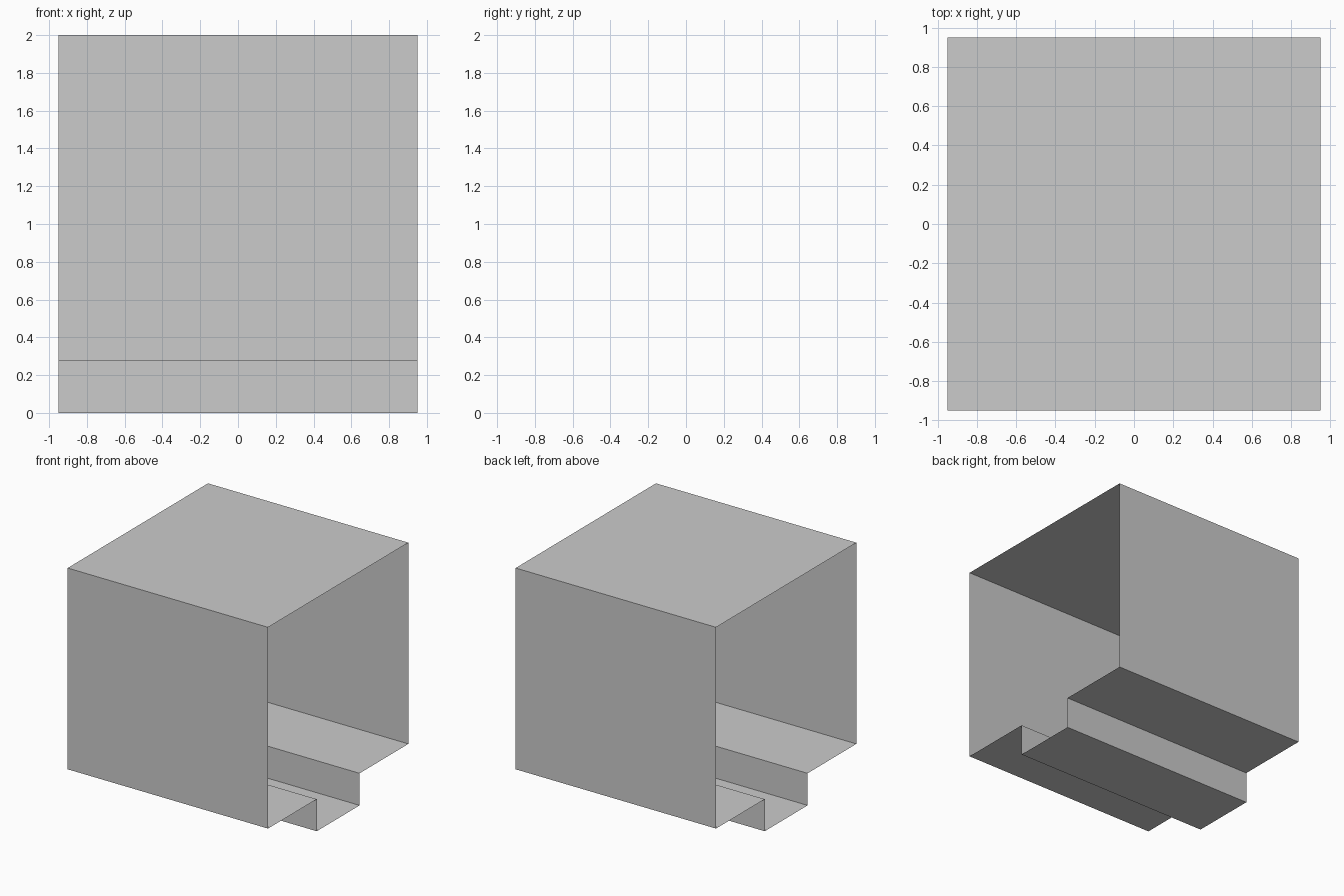
import bpy, bmesh

if "Cube" in bpy.data.objects:
    bpy.data.objects.remove(bpy.data.objects["Cube"])

HALF = 0.95     # half length along x and half width along y
TOP = 2.0
FLOOR = 0.275   # underside of the box, top of the channel
CH = 0.29       # half width of the channel

# Half of the closed cross-section (y, z), mirrored across y = 0
half = [(CH, 0), (CH, FLOOR), (HALF, FLOOR), (HALF, TOP)]
profile = half + [(-y, z) for y, z in reversed(half)]

# Open-ended sheet sleeve: sweep the profile along x without end caps
bm = bmesh.new()
left = [bm.verts.new((-HALF, y, z)) for y, z in profile]
right = [bm.verts.new((HALF, y, z)) for y, z in profile]
n = len(profile)
for i in range(n):
    j = (i + 1) % n
    bm.faces.new((left[i], left[j], right[j], right[i]))

# Face the sheet outward (the top panel must point up)
bm.normal_update()
top = max(bm.faces, key=lambda f: f.calc_center_median().z)
if top.normal.z < 0:
    bmesh.ops.reverse_faces(bm, faces=bm.faces[:])

mesh = bpy.data.meshes.new("channel_sleeve")
bm.to_mesh(mesh)
bm.free()
bpy.context.collection.objects.link(bpy.data.objects.new("channel_sleeve", mesh))
